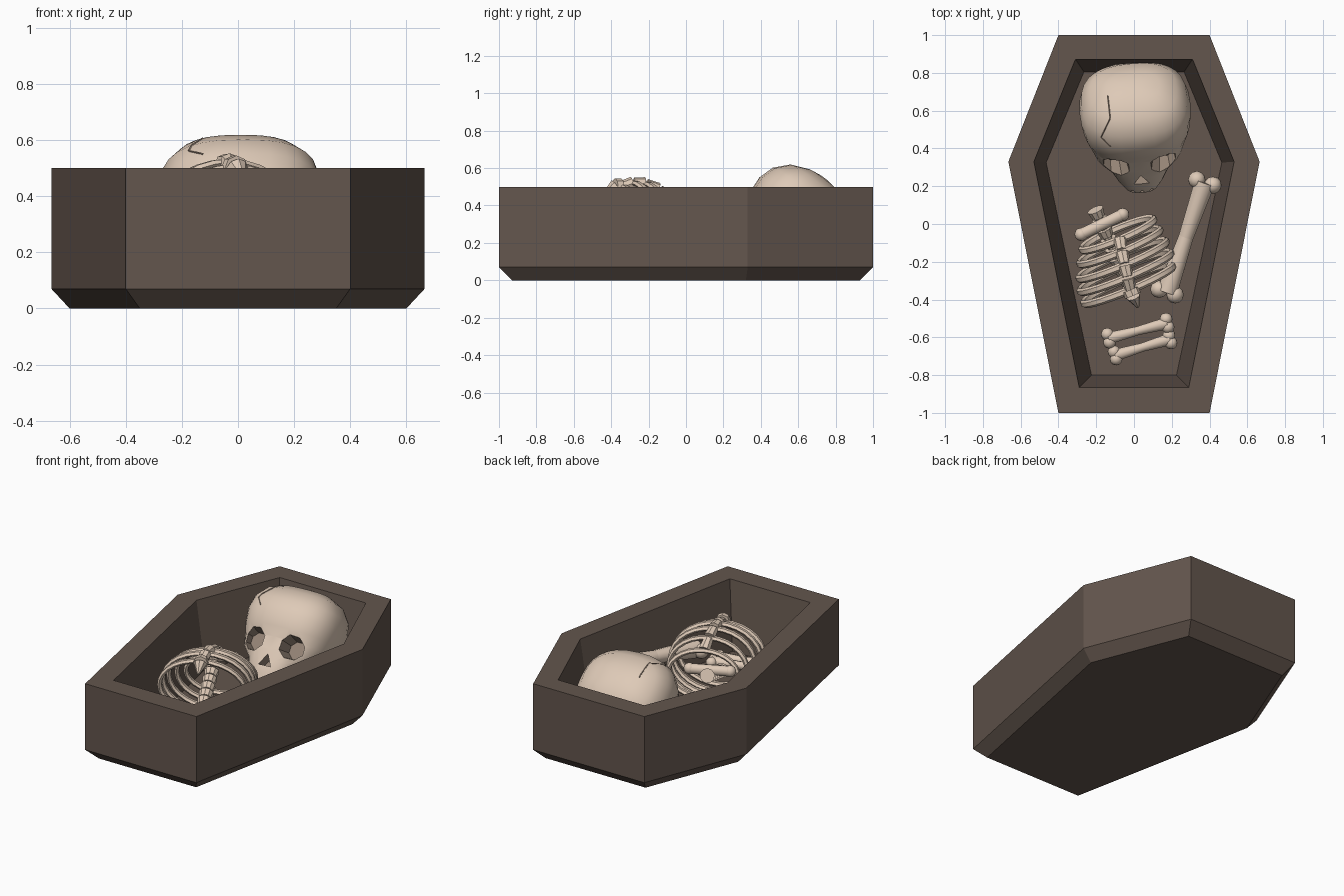
import bpy, bmesh, math
from mathutils import Vector, Matrix

if "Cube" in bpy.data.objects:
    bpy.data.objects.remove(bpy.data.objects["Cube"])


def material(name, rgb):
    m = bpy.data.materials.new(name)
    m.diffuse_color = (*rgb, 1)
    m.use_nodes = True
    m.node_tree.nodes["Principled BSDF"].inputs["Base Color"].default_value = m.diffuse_color
    return m


WOOD = material("dark wood", (0.125, 0.092, 0.074))
BONE = material("bone", (0.73, 0.59, 0.475))
HOLLOW = material("hollow bone", (0.30, 0.23, 0.18))


def make(name, bm, mats, smooth=None):
    bmesh.ops.recalc_face_normals(bm, faces=bm.faces[:])
    me = bpy.data.meshes.new(name)
    bm.to_mesh(me)
    bm.free()
    ob = bpy.data.objects.new(name, me)
    bpy.context.collection.objects.link(ob)
    for m in mats:
        me.materials.append(m)
    if smooth:
        activate(ob)
        bpy.ops.object.shade_smooth_by_angle(angle=math.radians(smooth))
    return ob


def activate(ob):
    bpy.ops.object.select_all(action='DESELECT')
    ob.select_set(True)
    bpy.context.view_layer.objects.active = ob


def loft(bm, rings, cyclic=False):
    """Bridge a list of closed point rings, capping the ends."""
    vs = [[bm.verts.new(p) for p in r] for r in rings]
    n = len(vs[0])
    pairs = list(zip(vs, vs[1:])) + ([(vs[-1], vs[0])] if cyclic else [])
    for a, b in pairs:
        for i in range(n):
            j = (i + 1) % n
            bm.faces.new((a[i], a[j], b[j], b[i]))
    if not cyclic:
        bm.faces.new(vs[0])
        bm.faces.new(vs[-1])


def rod(bm, a, b, r1, r2=None, sides=10):
    a, b = Vector(a), Vector(b)
    rot = (b - a).to_track_quat('Z', 'Y').to_matrix().to_4x4()
    bmesh.ops.create_cone(bm, cap_ends=True, segments=sides, radius1=r1,
                          radius2=r1 if r2 is None else r2, depth=(b - a).length,
                          matrix=Matrix.Translation((a + b) / 2) @ rot)


def ball(bm, p, r):
    bmesh.ops.create_uvsphere(bm, u_segments=12, v_segments=8, radius=r,
                              matrix=Matrix.Translation(p))


# coffin: outer shell with chamfered foot, hollow with sloping walls
def hexagon(top, mid, foot, z):
    (tx, ty), (mx, my), (fx, fy) = top, mid, foot
    return [(tx, ty, z), (mx, my, z), (fx, fy, z), (-fx, fy, z), (-mx, my, z), (-tx, ty, z)]


bm = bmesh.new()
full = ((0.40, 1.0), (0.665, 0.33), (0.40, -1.0))
loft(bm, [hexagon((0.36, 0.93), (0.60, 0.32), (0.35, -0.93), 0),
          hexagon(*full, 0.07), hexagon(*full, 0.5),
          hexagon((0.31, 0.872), (0.53, 0.33), (0.29, -0.865), 0.5),
          hexagon((0.265, 0.805), (0.465, 0.325), (0.225, -0.80), 0.07)])
make("coffin", bm, [WOOD])

# skull: stacked rounded rings (height, half width, front, back), leaning back
profile = [(-0.34, 0.09, 0.165, 0.02), (-0.27, 0.125, 0.185, -0.02), (-0.19, 0.17, 0.185, -0.12),
           (-0.13, 0.24, 0.185, -0.25), (-0.05, 0.27, 0.18, -0.31), (0.01, 0.285, 0.20, -0.325),
           (0.10, 0.295, 0.205, -0.33), (0.18, 0.28, 0.18, -0.31), (0.25, 0.23, 0.115, -0.25),
           (0.29, 0.14, 0.02, -0.16), (0.30, 0.05, -0.04, -0.10)]
N = 28


def skull_ring(u, w, front, back):
    out = []
    for i in range(N):
        a = 2 * math.pi * i / N
        c, s = math.cos(a), math.sin(a)
        x = w * math.copysign(abs(c) ** 0.78, c)
        y = (front - back) / 2 * math.copysign(abs(s) ** 0.78, s)
        out.append((x, y - (front + back) / 2, u))
    return out


lean = Matrix(((1, 0, 0, 0), (0, 0.8, 0.6, 0), (0, -0.6, 0.8, 0), (0, 0, 0, 1)))
pose = Matrix.Translation((0.015, 0.5, 0.35)) @ Matrix.Rotation(math.radians(5), 4, 'Z') @ lean
bm = bmesh.new()
loft(bm, [skull_ring(*p) for p in profile])
bm.transform(pose)
skull = make("skull", bm, [BONE, HOLLOW])

# cutters for eye sockets, nose and tooth gaps
bm = bmesh.new()


def socket(x, u, r, sides, depth, turn=0, inner=0.6):
    m = (Matrix.Translation((x, -0.27 + depth / 2, u)) @ Matrix.Rotation(math.radians(90), 4, 'X')
         @ Matrix.Rotation(math.radians(turn), 4, 'Z'))
    bmesh.ops.create_cone(bm, cap_ends=True, segments=sides, radius1=r * inner, radius2=r,
                          depth=depth, matrix=m)


for sx in (-1, 1):
    socket(0.13 * sx, -0.09, 0.095, 8, 0.19, 22.5)
socket(0, -0.21, 0.062, 3, 0.15)
for x in (-0.05, 0, 0.05):
    socket(x, -0.325, 0.024, 3, 0.14)
bm.transform(pose)
for f in bm.faces:
    f.material_index = 1
cutter = make("skull_cutter", bm, [BONE, HOLLOW])
cutter.hide_render = True

# crack lying on the skull surface
crack_pts = [(-0.14, 0.68), (-0.127, 0.56), (-0.175, 0.46), (-0.125, 0.41)]
samples = []
for a, b in zip(crack_pts, crack_pts[1:]):
    samples += [Vector((*a, 1)).lerp(Vector((*b, 1)), k / 5) for k in range(5)]
samples.append(Vector((*crack_pts[-1], 1)))
hits = []
for p in samples:
    ok, loc, _, _ = skull.ray_cast(p, Vector((0, 0, -1)))
    if ok:
        hits.append(loc)
bm = bmesh.new()
for a, b in zip(hits, hits[1:]):
    rod(bm, a, b, 0.004, sides=5)
make("skull_crack", bm, [HOLLOW])

activate(skull)
mod = skull.modifiers.new("sockets", 'BOOLEAN')
mod.operation = 'DIFFERENCE'
mod.solver = 'EXACT'
mod.object = cutter
bpy.ops.object.modifier_apply(modifier=mod.name)
bpy.data.objects.remove(cutter)
activate(skull)
bpy.ops.object.shade_smooth_by_angle(angle=math.radians(35))

# rib cage: tilted elliptical hoops (centre x, y, z, half width, half height)
across = Vector((0.92, 0.39, 0))
along = Vector((0.39, -0.92, 0))
hoops = [(-0.085, -0.055, 0.29, 0.21, 0.14), (-0.075, -0.12, 0.305, 0.235, 0.18),
         (-0.06, -0.19, 0.315, 0.255, 0.20), (-0.045, -0.255, 0.315, 0.265, 0.205),
         (-0.03, -0.32, 0.31, 0.26, 0.19)]
bm = bmesh.new()
tops, bottoms = [], []
for x, y, z, w, h in hoops:
    c = Vector((x, y, z))
    rings = []
    for i in range(28):
        a = 2 * math.pi * i / 28
        radial = across * math.cos(a) + Vector((0, 0, math.sin(a)))
        p = c + across * w * math.cos(a) + Vector((0, 0, h * math.sin(a))) + along * 0.03 * math.sin(a)
        rings.append([p + radial * 0.013 * i2 + along * 0.022 * j2
                      for i2, j2 in ((1, .5), (1, -.5), (0, -1), (-1, -.5), (-1, .5), (0, 1))])
    loft(bm, rings, cyclic=True)
    tops.append(c + Vector((0, 0, h)) + along * 0.03)
    bottoms.append(c - Vector((0, 0, h)))
make("ribs", bm, [BONE], 40)

# breastbone segments with pointed tip
bm = bmesh.new()
for a, b in zip(tops, tops[1:]):
    rod(bm, a.lerp(b, 0.06), a.lerp(b, 0.94), 0.036, 0.03, 8)
rod(bm, tops[-1], tops[-1] + along * 0.035, 0.045, 0.045, 8)
rod(bm, tops[-1] + along * 0.035, tops[-1] + along * 0.10 - Vector((0, 0, 0.04)), 0.04, 0.008, 8)
make("breastbone", bm, [BONE], 35)

# spine vertebrae from the neck down under the ribs
bm = bmesh.new()
start, end = Vector((-0.205, 0.075, 0.36)), Vector((0.0, -0.38, 0.17))
for i in range(9):
    a, b = start.lerp(end, i / 9), start.lerp(end, (i + 0.75) / 9)
    rod(bm, a, b, 0.045, 0.036, 10)
rod(bm, start, end, 0.022, sides=8)
make("spine", bm, [BONE], 35)

# collar bone
bm = bmesh.new()
rod(bm, (-0.28, -0.055, 0.36), (-0.06, 0.05, 0.36), 0.032, sides=10)
ball(bm, (-0.28, -0.055, 0.36), 0.035)
ball(bm, (-0.06, 0.05, 0.36), 0.035)
make("collar_bone", bm, [BONE], 40)


# long bones: waisted shaft with two knobs at each end
def long_bone(name, a, b, r, knob, spread):
    a, b = Vector(a), Vector(b)
    mid = (a + b) / 2
    side = (b - a).cross(Vector((0, 0, 1))).normalized()
    bm = bmesh.new()
    for e in (a, b):
        rod(bm, e, mid, r * 1.25, r * 0.9)
        for s in (-1, 1):
            ball(bm, e + side * spread * s, knob)
    make(name, bm, [BONE], 40)


long_bone("thigh_bone", (0.375, 0.22, 0.33), (0.175, -0.36, 0.27), 0.046, 0.046, 0.045)
long_bone("small_bone_upper", (-0.135, -0.605, 0.125), (0.175, -0.525, 0.125), 0.027, 0.034, 0.022)
long_bone("small_bone_lower", (-0.10, -0.695, 0.115), (0.19, -0.61, 0.115), 0.027, 0.034, 0.020)
